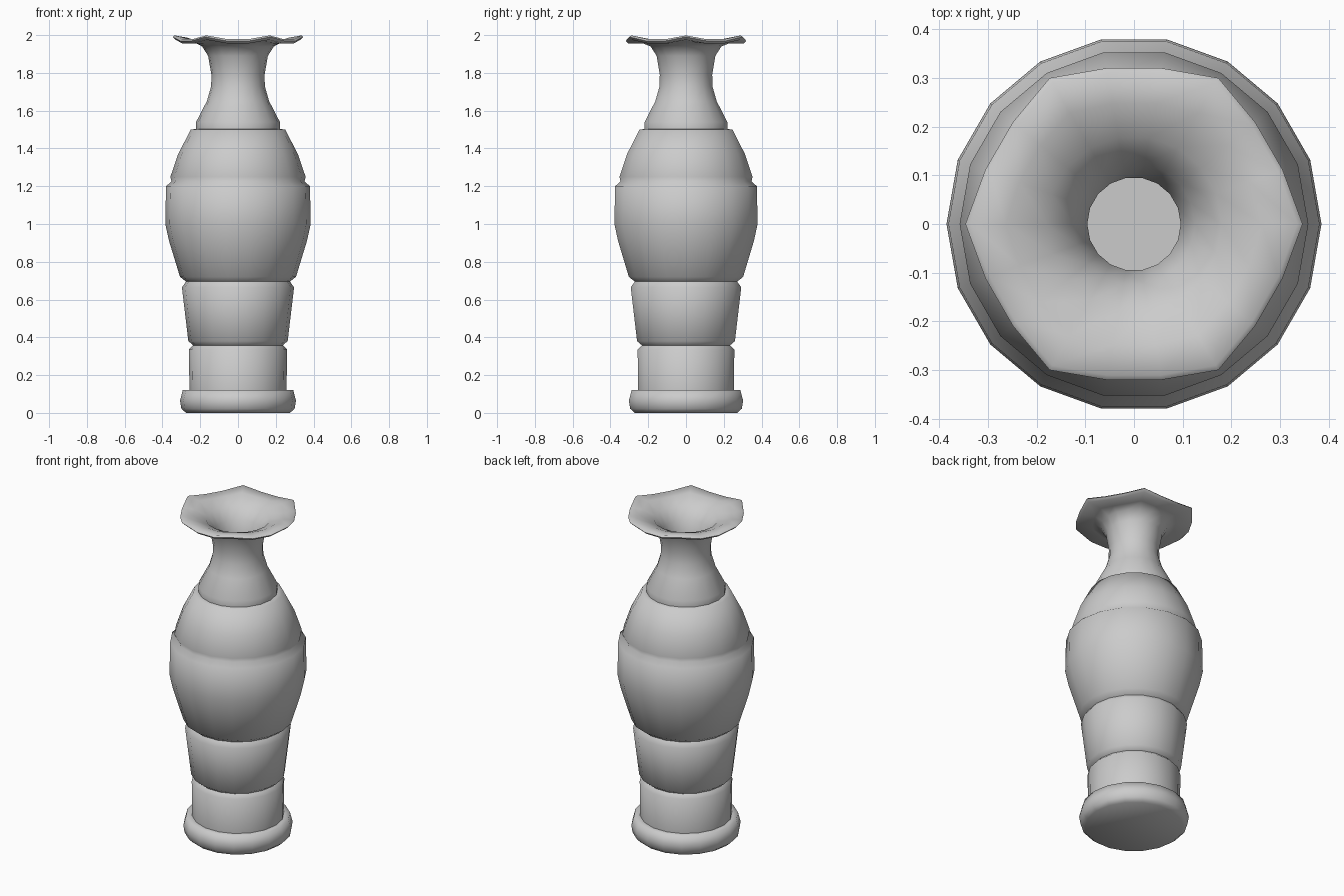
import bpy
import bmesh
import math

cube = bpy.data.objects.get("Cube")
if cube:
    bpy.data.objects.remove(cube)

SIDES = 18

clay = bpy.data.materials.new("grey clay")
clay.use_nodes = True
clay.diffuse_color = (0.6, 0.6, 0.6, 1)
clay.node_tree.nodes["Principled BSDF"].inputs["Base Color"].default_value = (0.6, 0.6, 0.6, 1)

# Profile as (radius, height): foot, stem, bands, shoulder and neck
outside = [
    (0.275, 0), (0.3, 0.022), (0.307, 0.065), (0.292, 0.122), (0.257, 0.122),
    (0.26, 0.335), (0.237, 0.358), (0.263, 0.38),
    (0.297, 0.665), (0.275, 0.695), (0.307, 0.72),
    (0.365, 0.91), (0.385, 1.0), (0.381, 1.2), (0.352, 1.225), (0.358, 1.25),
    (0.317, 1.37), (0.25, 1.5), (0.222, 1.503), (0.222, 1.54),
    (0.165, 1.65), (0.142, 1.73), (0.141, 1.79), (0.158, 1.89), (0.19, 1.94),
]
# Flared lip, running over the edge and back toward the neck
lip = [(0.235, 1.96), (0.318, 1.962), (0.332, 1.976), (0.322, 1.985), (0.255, 1.977)]
# Hollow interior down to the floor
inside = [
    (0.18, 1.945), (0.125, 1.88), (0.096, 1.78), (0.1, 1.7), (0.17, 1.52),
    (0.29, 1.3), (0.33, 1.1), (0.32, 0.95), (0.24, 0.7), (0.2, 0.36), (0.2, 0.1),
]


def ring(bm, radius, height, wave=0.0):
    """Add one ring; wave lifts and widens it at six petals."""
    verts = []
    for i in range(SIDES):
        a = math.tau * i / SIDES
        w = wave * math.cos(6 * a)
        verts.append(bm.verts.new(((radius + w) * math.cos(a),
                                   (radius + w) * math.sin(a), height + w)))
    return verts


bm = bmesh.new()
rings = [ring(bm, r, z) for r, z in outside]
rings += [ring(bm, r, z, 0.014 * (r / 0.33) ** 2) for r, z in lip]
rings += [ring(bm, r, z) for r, z in inside]

# Walls between neighbouring rings, then the underside and the inner floor
for low, high in zip(rings, rings[1:]):
    for i in range(SIDES):
        j = (i + 1) % SIDES
        bm.faces.new((low[i], low[j], high[j], high[i]))
bm.faces.new(rings[0][::-1])
bm.faces.new(rings[-1])
bmesh.ops.recalc_face_normals(bm, faces=bm.faces)

mesh = bpy.data.meshes.new("vase")
bm.to_mesh(mesh)
bm.free()
mesh.materials.append(clay)
vase = bpy.data.objects.new("vase", mesh)
bpy.context.collection.objects.link(vase)

# Smooth shading with crisp steps
bpy.ops.object.select_all(action="DESELECT")
vase.select_set(True)
bpy.context.view_layer.objects.active = vase
bpy.ops.object.shade_smooth_by_angle(angle=math.radians(80))
